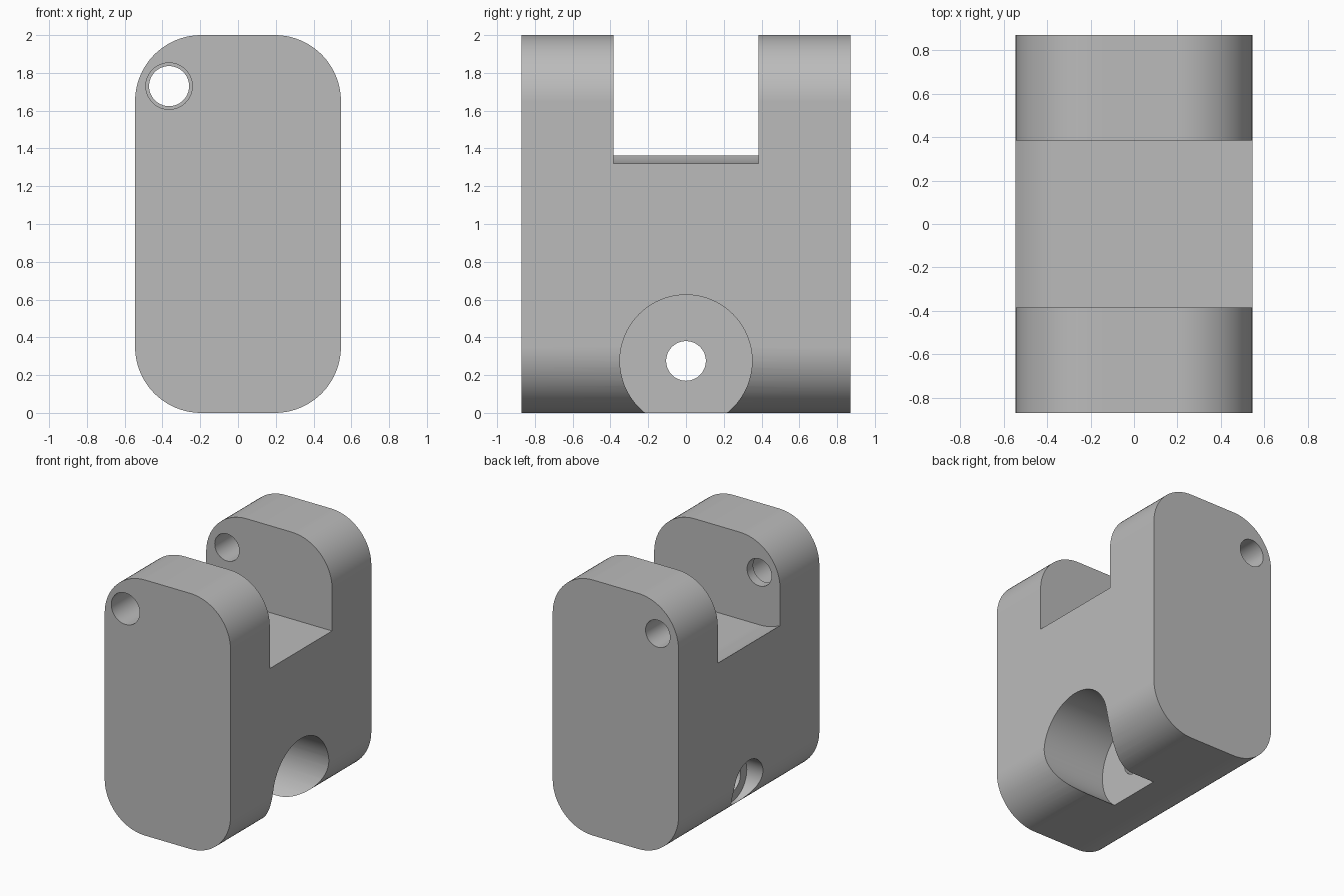
import bpy
import bmesh
import math
from mathutils import Matrix

cube = bpy.data.objects.get("Cube")
if cube:
    bpy.data.objects.remove(cube, do_unlink=True)

HALF_X, HALF_Y, HEIGHT, CORNER = 0.545, 0.87, 2.0, 0.35
PIN_X, PIN_Z = -0.365, 1.73
BOLT_Z = 0.275

grey = bpy.data.materials.new("plain grey")
grey.use_nodes = True
colour = (0.5, 0.5, 0.5, 1)
grey.diffuse_color = colour
grey.node_tree.nodes["Principled BSDF"].inputs["Base Color"].default_value = colour


def arc(cx, cz, r, start, end, steps):
    """Points on an arc in the XZ plane, angles in degrees."""
    angles = [math.radians(start + (end - start) * i / steps) for i in range(steps + 1)]
    return [(cx + r * math.cos(a), cz + r * math.sin(a)) for a in angles]


def finish(name, bm):
    bmesh.ops.recalc_face_normals(bm, faces=bm.faces)
    mesh = bpy.data.meshes.new(name)
    bm.to_mesh(mesh)
    bm.free()
    mesh.materials.append(grey)
    obj = bpy.data.objects.new(name, mesh)
    bpy.context.collection.objects.link(obj)
    return obj


def extrude_profile(name, points, y0, y1):
    """Solid made by sweeping an XZ outline along Y."""
    bm = bmesh.new()
    face = bm.faces.new([bm.verts.new((x, y0, z)) for x, z in points])
    swept = bmesh.ops.extrude_face_region(bm, geom=[face])["geom"]
    verts = [v for v in swept if isinstance(v, bmesh.types.BMVert)]
    bmesh.ops.translate(bm, verts=verts, vec=(0, y1 - y0, 0))
    return finish(name, bm)


def cylinder(name, axis, centre, radius, start, end):
    """Round cutter along X or Y; centre gives the other coordinate and z."""
    mid = (start + end) / 2
    if axis == "X":
        place = Matrix.Translation((mid, centre[0], centre[1])) @ Matrix.Rotation(math.pi / 2, 4, "Y")
    else:
        place = Matrix.Translation((centre[0], mid, centre[1])) @ Matrix.Rotation(math.pi / 2, 4, "X")
    bm = bmesh.new()
    bmesh.ops.create_cone(bm, cap_ends=True, segments=64, radius1=radius,
                          radius2=radius, depth=end - start, matrix=place)
    return finish(name, bm)


# Rounded block
ix, top = HALF_X - CORNER, HEIGHT - CORNER
outline = []
for cx, cz, start in ((ix, top, 0), (-ix, top, 90), (-ix, CORNER, 180), (ix, CORNER, 270)):
    outline += arc(cx, cz, CORNER, start, start + 90, 20)
body = extrude_profile("clevis_block", outline, -HALF_Y, HALF_Y)

# Slot between the lugs, its floor curving up around the pin axis
slot_radius = 0.41
slot = [(1, 2.5), (-1, 2.5), (-1, PIN_Z)]
slot += arc(PIN_X, PIN_Z, slot_radius, 180, 270, 28)
slot.append((1, PIN_Z - slot_radius))

cutters = [
    extrude_profile("slot_cutter", slot, -0.385, 0.385),
    # Pin holes: narrow right through, wider from the front lug
    cylinder("pin_hole_cutter", "Y", (PIN_X, PIN_Z), 0.106, -1, 1),
    cylinder("pin_head_cutter", "Y", (PIN_X, PIN_Z), 0.123, -1, -0.46),
    # Bolt hole: deep counterbore on one side, shallow on the other
    cylinder("bolt_hole_cutter", "X", (0, BOLT_Z), 0.105, -1, 1),
    cylinder("large_counterbore_cutter", "X", (0, BOLT_Z), 0.35, 0, 1),
    cylinder("small_counterbore_cutter", "X", (0, BOLT_Z), 0.18, -1, -0.4),
]

bpy.ops.object.select_all(action="DESELECT")
body.select_set(True)
bpy.context.view_layer.objects.active = body
for cutter in cutters:
    cutter.hide_render = True
    cut = body.modifiers.new(cutter.name, "BOOLEAN")
    cut.operation = "DIFFERENCE"
    cut.solver = "EXACT"
    cut.object = cutter
    bpy.ops.object.modifier_apply(modifier=cut.name)
    bpy.data.objects.remove(cutter, do_unlink=True)

# Smooth curves, crisp edges
bpy.ops.object.shade_smooth_by_angle(angle=math.radians(25))
normals = body.modifiers.new("flat_face_normals", "WEIGHTED_NORMAL")
normals.keep_sharp = True
